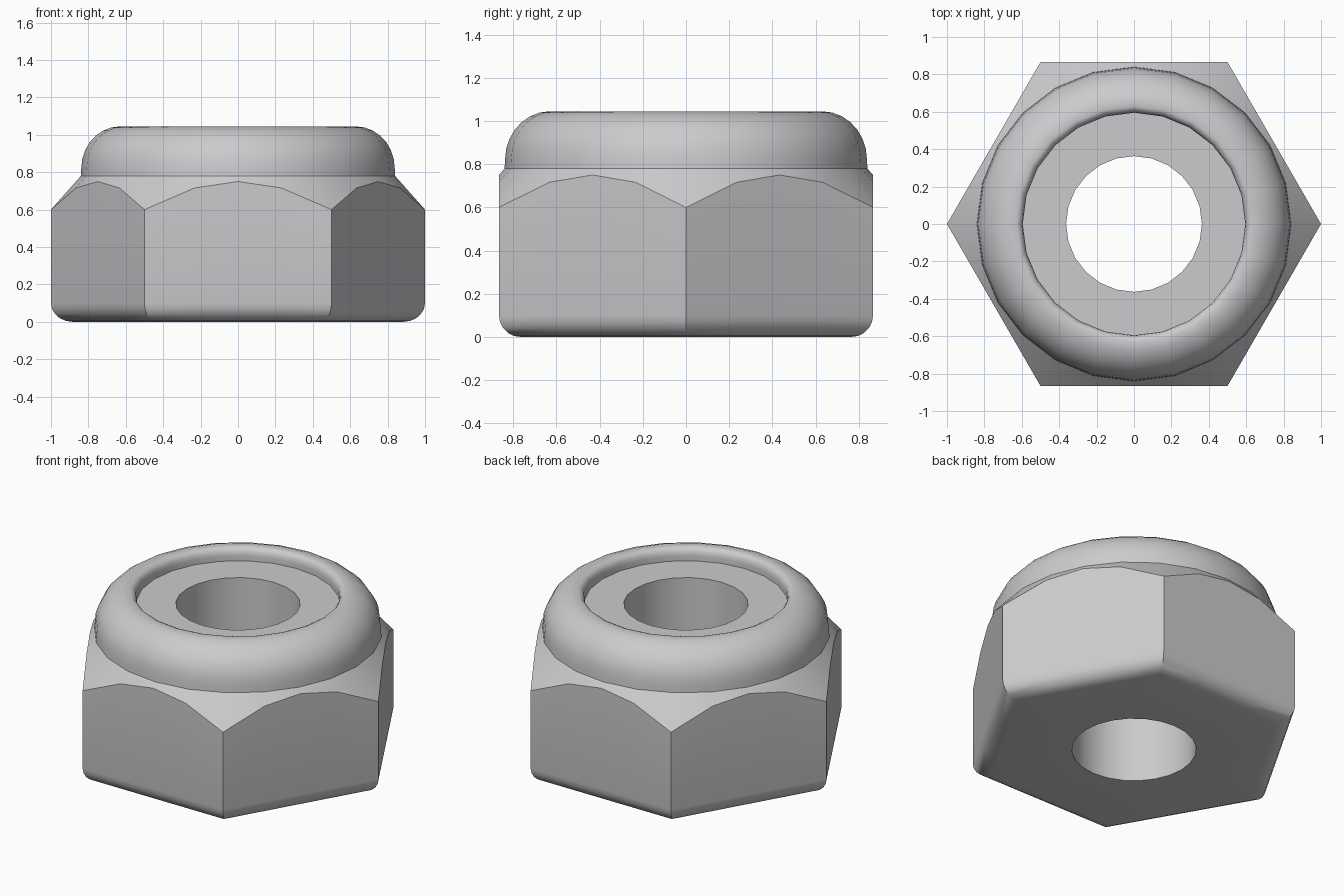
import bpy, bmesh, math

if "Cube" in bpy.data.objects:
    bpy.data.objects.remove(bpy.data.objects["Cube"])

SEG = 24            # radial divisions, four per hexagon side
APOTHEM = 0.866     # half width across flats
FILLET = 0.1        # rounding of the bottom edge

steel = bpy.data.materials.new("grey steel")
steel.diffuse_color = (0.60, 0.60, 0.62, 1)
steel.use_nodes = True
steel.node_tree.nodes["Principled BSDF"].inputs["Base Color"].default_value = steel.diffuse_color


def circle(r, z):
    return [(r * math.cos(t), r * math.sin(t), z)
            for t in (i * math.tau / SEG for i in range(SEG))]


def hexagon(apothem, height):
    """Hexagon ring with corners on x; height is a function of the radius."""
    pts = []
    for i in range(SEG):
        t = i * math.tau / SEG
        r = apothem / math.cos(t % (math.pi / 3) - math.pi / 6)
        pts.append((r * math.cos(t), r * math.sin(t), height(r)))
    return pts


def skin(name, rings):
    """Bridge successive rings into one surface."""
    bm = bmesh.new()
    loops = [[bm.verts.new(p) for p in ring] for ring in rings]
    for a, b in zip(loops, loops[1:]):
        for i in range(SEG):
            j = (i + 1) % SEG
            bm.faces.new((a[i], a[j], b[j], b[i]))
    mesh = bpy.data.meshes.new(name)
    bm.to_mesh(mesh)
    bm.free()
    mesh.materials.append(steel)
    obj = bpy.data.objects.new(name, mesh)
    bpy.context.collection.objects.link(obj)
    bpy.ops.object.select_all(action='DESELECT')
    obj.select_set(True)
    bpy.context.view_layer.objects.active = obj
    bpy.ops.object.shade_smooth_by_angle(angle=math.radians(32))
    return obj


# Hexagonal body: flat base, rounded bottom edge, conical top chamfer
body = [circle(0.363, 0)]
for k in range(6):
    a = k / 5 * math.pi / 2
    z = FILLET * (1 - math.cos(a))
    body.append(hexagon(APOTHEM - FILLET * (1 - math.sin(a)), lambda r, z=z: z))
body.append(hexagon(APOTHEM, lambda r: 0.75 - (r - APOTHEM) * 1.12))
body.append(circle(0.84, 0.78))
skin("hex_body", body)

# Rounded collar: outer dome, narrow crest, inner lip
collar = [circle(0.84, 0.78)]
for k in range(8):
    a = k / 7 * math.pi / 2
    collar.append(circle(0.63 + 0.208 * math.cos(a), 0.82 + 0.225 * math.sin(a)))
collar += [circle(0.612, 1.037), circle(0.599, 1.018), circle(0.595, 0.995),
           circle(0.595, 0.962)]
skin("collar", collar)

# Locking insert and bore
skin("insert_and_bore", [circle(0.595, 0.962), circle(0.363, 0.962), circle(0.363, 0)])
